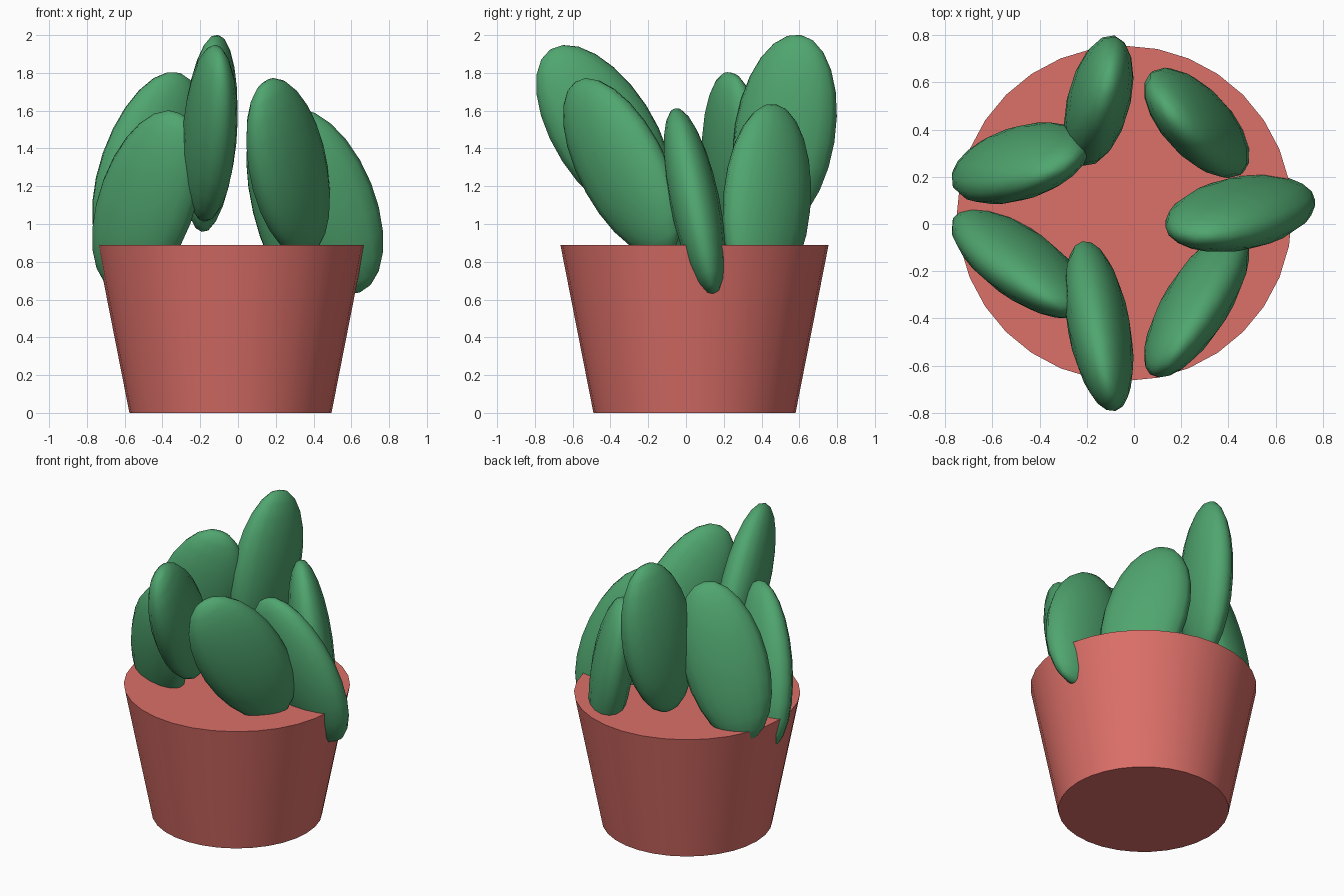
import bpy
from math import sin, cos, pi, radians
from mathutils import Matrix, Vector

if "Cube" in bpy.data.objects:
    bpy.data.objects.remove(bpy.data.objects["Cube"])

CX, CY = -0.04, 0.045      # pot axis
LEAVES = 7


def material(name, rgb):
    m = bpy.data.materials.new(name)
    m.diffuse_color = (*rgb, 1)
    m.use_nodes = True
    m.node_tree.nodes["Principled BSDF"].inputs["Base Color"].default_value = m.diffuse_color
    return m


def finish(obj, name, mat, angle):
    obj.name = name
    obj.data.materials.append(mat)
    bpy.ops.object.shade_smooth_by_angle(angle=radians(angle))


terracotta = material("terracotta", (0.72, 0.16, 0.14))
green = material("leaf_green", (0.08, 0.38, 0.16))

# tapered pot
bpy.ops.mesh.primitive_cone_add(vertices=32, radius1=0.535, radius2=0.71,
                                depth=0.89, location=(CX, CY, 0.445))
finish(bpy.context.object, "pot", terracotta, 30)

# ring of flattened, leaning leaves in three repeating heights
for i in range(LEAVES):
    a = -2 * pi * i / LEAVES
    pos = Vector((CX + 0.49 * cos(a), CY + 0.49 * sin(a), 1.12 + 0.18 * (i % 3)))
    bpy.ops.mesh.primitive_uv_sphere_add(segments=16, ring_count=12, radius=1)
    leaf = bpy.context.object
    leaf.data.transform(Matrix.Rotation(0.205, 4, 'X')
                        @ Matrix.Rotation(-a, 4, 'Z')
                        @ Matrix.Rotation(-0.375, 4, 'Y')
                        @ Matrix.Diagonal((0.273, 0.132, 0.53, 1)))
    leaf.location = pos
    finish(leaf, f"leaf_{i + 1}", green, 60)
